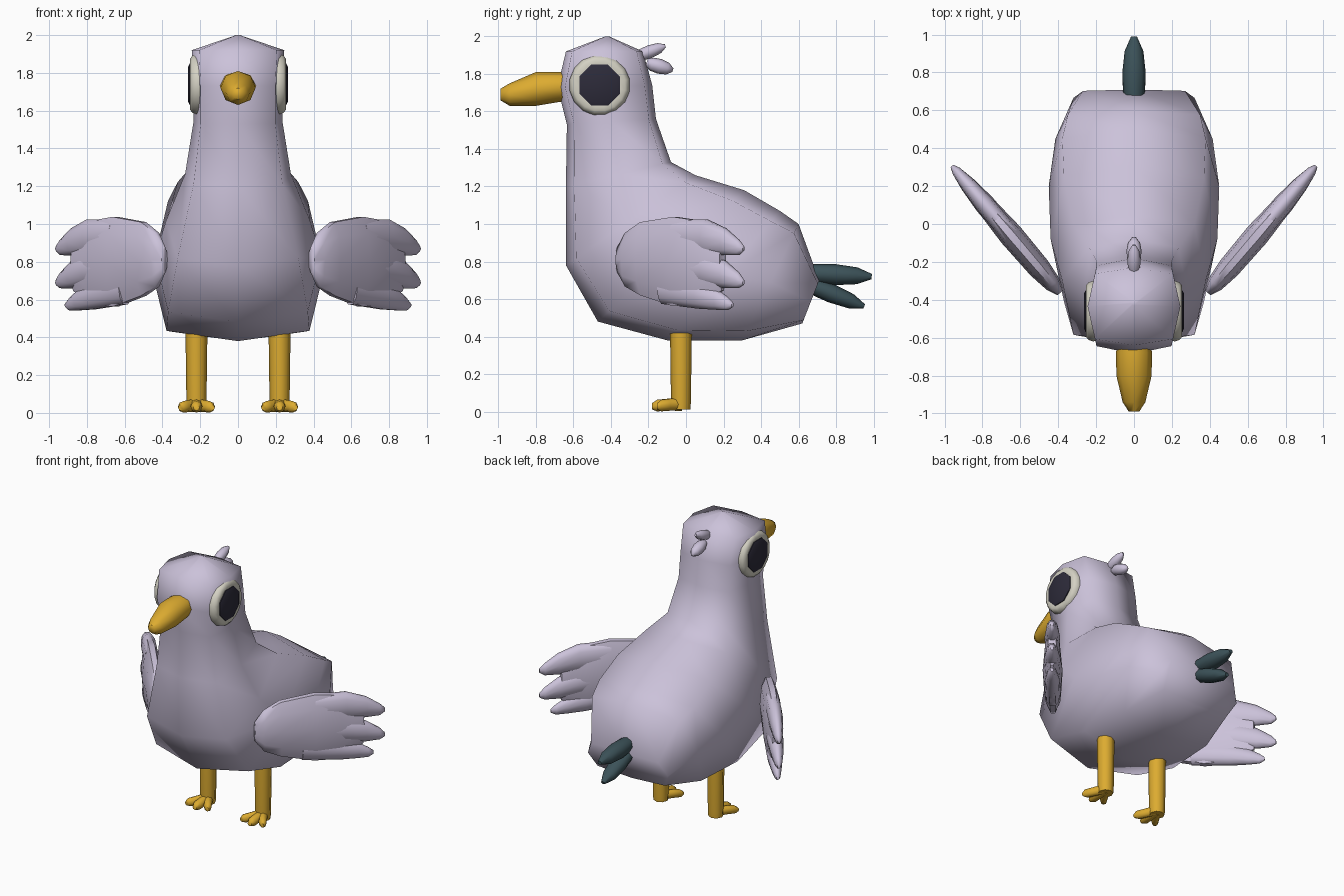
import bpy, bmesh, math
from mathutils import Vector

if "Cube" in bpy.data.objects:
    bpy.data.objects.remove(bpy.data.objects["Cube"], do_unlink=True)


def material(name, rgb):
    m = bpy.data.materials.new(name)
    m.use_nodes = True
    m.diffuse_color = (*rgb, 1)
    bsdf = next(n for n in m.node_tree.nodes if n.type == 'BSDF_PRINCIPLED')
    bsdf.inputs["Base Color"].default_value = (*rgb, 1)
    return m


LAVENDER = material("lavender feathers", (0.60, 0.54, 0.70))
YELLOW = material("yellow beak and legs", (0.72, 0.41, 0.03))
CREAM = material("cream eye rim", (0.66, 0.64, 0.55))
DARK = material("dark pupil", (0.026, 0.024, 0.042))
SLATE = material("slate tail", (0.045, 0.085, 0.10))


def loft(name, sections, mat, sides=8, power=1.0, side=1, angle=60):
    """Skin rings given as (centre, half axis a, half axis b)."""
    bm = bmesh.new()
    rings = []
    for c, a, b in sections:
        ring = []
        for i in range(sides):
            t = math.tau * i / sides
            u, v = (math.copysign(abs(f) ** power, f) if abs(f) > 1e-6 else 0
                    for f in (math.cos(t), math.sin(t)))
            p = Vector(c) + Vector(a) * u + Vector(b) * v
            ring.append(bm.verts.new((p.x * side, p.y, p.z)))
        rings.append(ring)
    for r, s in zip(rings, rings[1:]):
        for i in range(sides):
            j = (i + 1) % sides
            bm.faces.new((r[i], r[j], s[j], s[i]))
    bm.faces.new(rings[0])
    bm.faces.new(rings[-1])
    bmesh.ops.recalc_face_normals(bm, faces=bm.faces)
    me = bpy.data.meshes.new(name)
    bm.to_mesh(me)
    bm.free()
    me.materials.append(mat)
    ob = bpy.data.objects.new(name, me)
    bpy.context.collection.objects.link(ob)
    bpy.ops.object.select_all(action='DESELECT')
    ob.select_set(True)
    bpy.context.view_layer.objects.active = ob
    bpy.ops.object.shade_smooth_by_angle(angle=math.radians(angle))
    return ob


def feather(name, start, end, width, height, mat):
    """Plump pointed feather lying in the yz plane."""
    p, q = Vector(start), Vector(end)
    d = (q - p).normalized()
    up = Vector((0, -d.z, d.y))
    loft(name, [(p.lerp(q, t), (width * k, 0, 0), up * height * k)
                for t, k in ((0, .55), (.2, .9), (.5, 1), (.8, .8), (1, .25))], mat)


# Head, neck and body in one skin: (front y, z), (back y, z), half width
outline = [((-.43, 2.0), (-.41, 2.0), .01),
           ((-.64, 1.92), (-.23, 1.92), .245),
           ((-.685, 1.73), (-.18, 1.74), .235),
           ((-.635, 1.53), (-.16, 1.56), .235),
           ((-.64, 1.2), (-.08, 1.33), .28),
           ((-.64, .78), (.05, 1.26), .38),
           ((-.47, .48), (.31, 1.18), .44),
           ((-.1, .38), (.5, 1.07), .45),
           ((.3, .38), (.6, 1.0), .415),
           ((.62, .47), (.71, .70), .32)]
body = []
for f, b, w in outline:
    front, back = Vector((0, *f)), Vector((0, *b))
    body.append(((front + back) / 2, (w, 0, 0), (back - front) / 2))
loft("body", body, LAVENDER, power=.5, angle=80)

# Beak: y, z, half width, half height
loft("beak", [((0, y, z), (w, 0, 0), (0, 0, h)) for y, z, w, h in
              ((-.6, 1.735, .085, .075), (-.68, 1.73, .095, .08),
               (-.8, 1.72, .093, .09), (-.94, 1.69, .06, .06),
               (-.99, 1.69, .028, .03))], YELLOW)

# Head tuft and tail
feather("upper_tuft", (0, -.27, 1.89), (0, -.11, 1.95), .035, .035, LAVENDER)
feather("lower_tuft", (0, -.21, 1.86), (0, -.07, 1.82), .04, .04, LAVENDER)
feather("upper_tail_feather", (0, .6, .74), (0, .99, .72), .062, .056, SLATE)
feather("lower_tail_feather", (0, .6, .70), (0, .95, .56), .062, .05, SLATE)

# Wing plane runs outward and back from the shoulder
root, span = Vector((.40, -.35, 0)), Vector((.555, .65, 0))
across = Vector((span.y, -span.x, 0)).normalized()


def wing_part(name, rows, side):
    """Rows hold: fraction of span, z, half height, half thickness."""
    loft(name, [(root + span * u + Vector((0, 0, z)), across * t, (0, 0, h))
                for u, z, h, t in rows], LAVENDER, sides=10, side=side)


for label, side in (("left", 1), ("right", -1)):
    wing_part(label + "_wing", [(-.02, .81, .07, .02), (.05, .81, .15, .045),
                                (.18, .815, .205, .06), (.45, .80, .25, .065),
                                (.65, .79, .24, .055), (.84, .77, .13, .03)], side)
    wing_part(label + "_wing_top_feather", [(.45, .93, .1, .05), (.7, .93, .1, .05),
                                            (.86, .905, .075, .04), (.97, .875, .042, .025),
                                            (1.01, .87, .015, .01)], side)
    wing_part(label + "_wing_middle_feather", [(.45, .78, .1, .055), (.7, .76, .09, .055),
                                               (.86, .73, .075, .042), (.97, .70, .042, .025),
                                               (1.01, .69, .015, .01)], side)
    wing_part(label + "_wing_bottom_feather", [(.35, .66, .09, .05), (.65, .62, .075, .05),
                                               (.8, .595, .055, .035), (.88, .575, .035, .022),
                                               (.92, .57, .013, .01)], side)

    # Eye: rounded rim around a dark faceted pupil
    def eye_part(name, rows, mat, sides):
        turn = math.pi / sides
        c, s = math.cos(turn), math.sin(turn)
        loft(name, [((x, -.46, 1.74), (0, r * c, r * s), (0, -r * s, r * c))
                    for x, r in rows], mat, sides=sides, side=side)

    eye_part(label + "_eye_rim", [(.15, .15), (.215, .163), (.24, .155),
                                  (.254, .138), (.25, .11)], CREAM, 16)
    eye_part(label + "_pupil", [(.2, .118), (.256, .118), (.264, .1)], DARK, 8)

    # Leg with three spread toes
    loft(label + "_leg", [((.22, -.027, z), (r, 0, 0), (0, r, 0))
                          for z, r in ((.01, .05), (.05, .053), (.42, .058))],
         YELLOW, side=side)
    for toe, spread in (("inner", -.075), ("middle", 0), ("outer", .075)):
        reach = .15 if spread == 0 else .125
        loft(f"{label}_{toe}_toe",
             [((.22 + spread * t, -.02 - reach * t, z), (r, 0, 0), (0, 0, r))
              for t, z, r in ((0, .04, .036), (.5, .037, .032),
                              (.9, .032, .031), (1.08, .028, .016))],
             YELLOW, side=side)
